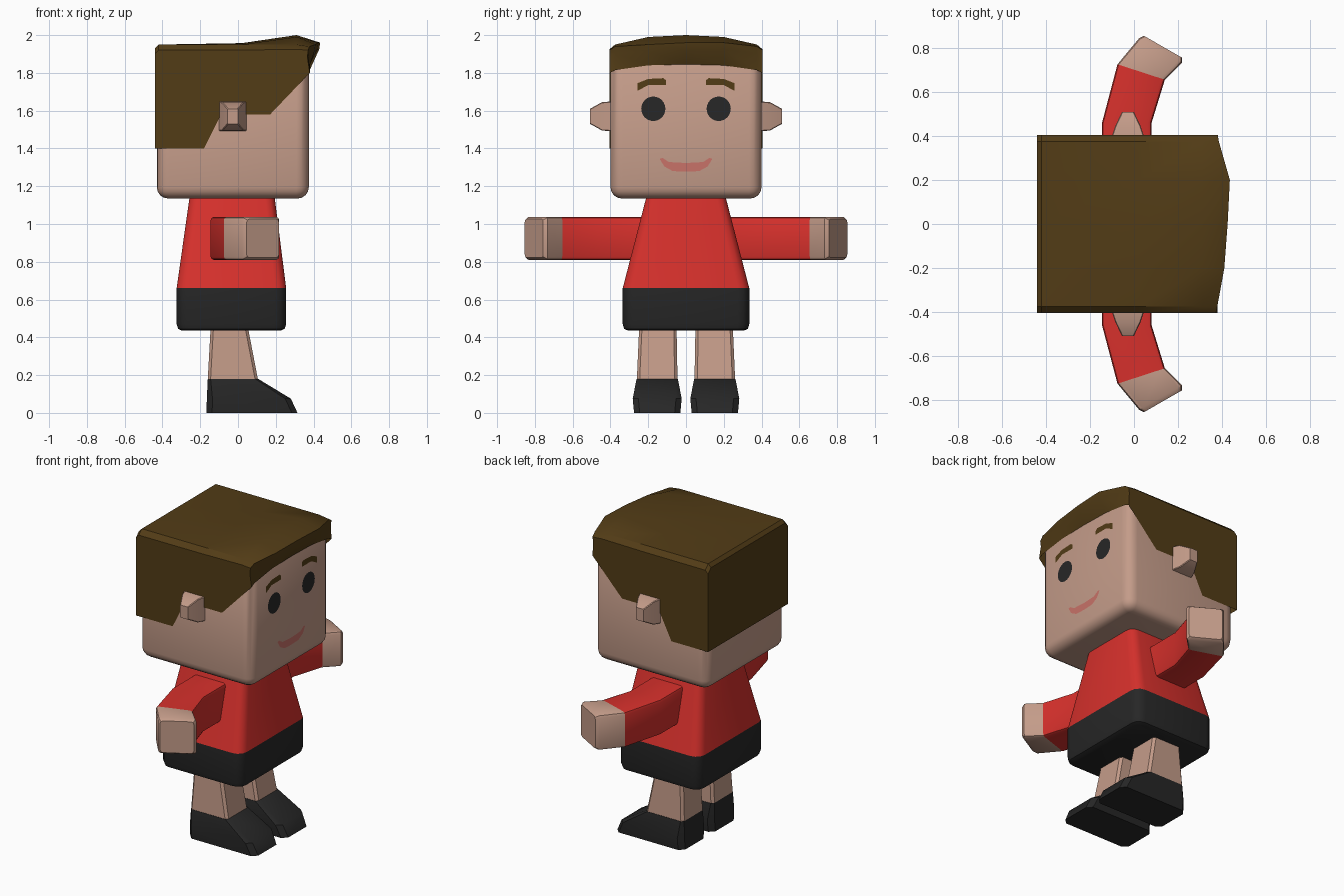
import bpy, bmesh
from math import sin, cos, pi

if "Cube" in bpy.data.objects:
    bpy.data.objects.remove(bpy.data.objects["Cube"])


def material(name, r, g, b):
    m = bpy.data.materials.new(name)
    m.diffuse_color = (r, g, b, 1)
    m.use_nodes = True
    m.node_tree.nodes["Principled BSDF"].inputs["Base Color"].default_value = m.diffuse_color
    return m


SKIN = material("skin", 0.55, 0.33, 0.25)
RED = material("red", 0.68, 0.03, 0.025)
BLACK = material("black", 0.02, 0.02, 0.02)
HAIR = material("brown", 0.085, 0.045, 0.008)
LIP = material("lip", 0.58, 0.17, 0.14)


def finish(name, verts, faces, mat):
    me = bpy.data.meshes.new(name)
    me.from_pydata(verts, [], faces)
    bm = bmesh.new()
    bm.from_mesh(me)
    bmesh.ops.recalc_face_normals(bm, faces=bm.faces)
    bm.to_mesh(me)
    bm.free()
    ob = bpy.data.objects.new(name, me)
    bpy.context.collection.objects.link(ob)
    me.materials.append(mat)
    bpy.ops.object.select_all(action='DESELECT')
    bpy.context.view_layer.objects.active = ob
    ob.select_set(True)
    bpy.ops.object.shade_smooth_by_angle(angle=0.6)
    return ob


def loft(name, rings, mat):
    n = len(rings[0])
    faces = [tuple(range(n)), tuple((len(rings) - 1) * n + i for i in range(n))]
    for k in range(len(rings) - 1):
        for i in range(n):
            j = (i + 1) % n
            faces.append((k * n + i, k * n + j, (k + 1) * n + j, (k + 1) * n + i))
    return finish(name, [p for r in rings for p in r], faces, mat)


def rrect(u0, u1, v0, v1, c, seg=3):
    """Rectangle with rounded corners."""
    pts = []
    for q, (u, v) in enumerate([(u1 - c, v1 - c), (u0 + c, v1 - c), (u0 + c, v0 + c), (u1 - c, v0 + c)]):
        for s in range(seg + 1):
            a = (q + s / seg) * pi / 2
            pts.append((u + c * cos(a), v + c * sin(a)))
    return pts


def flat(z, x0, x1, y0, y1, c, seg=3):
    return [(x, y, z) for x, y in rrect(x0, x1, y0, y1, c, seg)]


# Head: rounded box
B = 0.06
rings = []
for s in range(5):
    a = s / 4 * pi / 2
    d = B * (1 - sin(a))
    rings.append(flat(1.135 + B * (1 - cos(a)), -0.43 + d, 0.375 - d, -0.4 + d, 0.4 - d, 0.065 - d * 0.9, 4))
rings.append(flat(1.86, -0.43, 0.375, -0.4, 0.4, 0.065, 4))
rings.append(flat(1.92, -0.39, 0.335, -0.36, 0.36, 0.03, 4))
loft("head", rings, SKIN)

# Hair: profiles swept from side to side, rising to a quiff at the front
stations = [  # y, top z at back, crest z, front x, front z, fringe z
    (-0.405, 1.92, 1.925, 0.372, 1.91, 1.80),
    (-0.375, 1.95, 1.95, 0.378, 1.93, 1.815),
    (-0.2, 1.95, 1.99, 0.41, 1.94, 1.84),
    (0.0, 1.95, 2.0, 0.425, 1.95, 1.845),
    (0.2, 1.95, 1.99, 0.435, 1.95, 1.84),
    (0.375, 1.95, 1.95, 0.385, 1.93, 1.815),
    (0.405, 1.92, 1.925, 0.38, 1.91, 1.80)]
verts, faces = [], []
for y, zb, zt, xf, zf, fr in stations:
    prof = [(-0.44, 1.40), (-0.44, zb - 0.02), (-0.42, zb), (0.02, zb + (zt - zb) * 0.15),
            (0.31, zt), (xf, zf + 0.01), (xf - 0.005, zf - 0.025), (0.38, fr)]
    verts += [(x, y, z) for x, z in prof]
for k in range(6):
    faces += [(k * 8 + i, k * 8 + i + 1, k * 8 + i + 9, k * 8 + i + 8) for i in range(7)]
for y, start in ((-0.405, 0), (0.405, 48)):
    b = len(verts)
    verts += [(0.17, y, 1.58), (-0.09, y, 1.58), (-0.18, y, 1.40)]
    faces.append(tuple(range(start, start + 8)) + (b, b + 1, b + 2))
finish("hair", verts, faces, HAIR)

# Shirt and shorts
loft("shirt", [flat(0.66, -0.325, 0.255, -0.335, 0.335, 0.06),
               flat(1.15, -0.255, 0.193, -0.208, 0.208, 0.05)], RED)
loft("shorts", [flat(0.435, -0.295, 0.225, -0.305, 0.305, 0.04),
                flat(0.445, -0.317, 0.247, -0.327, 0.327, 0.055),
                flat(0.47, -0.325, 0.255, -0.335, 0.335, 0.06),
                flat(0.66, -0.325, 0.255, -0.335, 0.335, 0.06)], BLACK)


def arm_ring(a, b, s, inset=0.0):
    """Upright section between plan points a and b."""
    return [(a[0] + (b[0] - a[0]) * t, s * (a[1] + (b[1] - a[1]) * t), z)
            for t, z in ((u / 0.225, z) for u, z in
                         rrect(inset, 0.225 - inset, 0.81 + inset, 1.038 - inset, 0.018, 2))]


for s, side in ((1, "left"), (-1, "right")):
    # Arm and hand
    wrist = ((-0.075, 0.725), (0.14, 0.655))
    loft(side + "_sleeve", [arm_ring((-0.145, 0.2), (0.08, 0.2), s),
                            arm_ring((-0.145, 0.46), (0.08, 0.46), s),
                            arm_ring(*wrist, s)], RED)
    loft(side + "_hand", [arm_ring(*wrist, s),
                          arm_ring((0.023, 0.843), (0.218, 0.733), s),
                          arm_ring((0.035, 0.86), (0.227, 0.75), s, 0.012)], SKIN)
    # Leg and shoe

    def low(z, x0, x1, y0, y1, c):
        return [(x, s * y, z) for x, y in rrect(x0, x1, y0, y1, c, 1)]
    loft(side + "_leg", [low(0.18, -0.16, 0.105, 0.045, 0.26, 0.015),
                         low(0.45, -0.145, 0.053, 0.05, 0.248, 0.015)], SKIN)
    loft(side + "_shoe", [low(0, -0.167, 0.315, 0.03, 0.275, 0.03),
                          low(0.075, -0.165, 0.28, 0.023, 0.282, 0.03),
                          low(0.18, -0.16, 0.107, 0.043, 0.262, 0.015)], BLACK)
    # Ear
    loft(side + "_ear", [[(x, s * y, z) for x, z in rrect(x0, x1, z0, z1, 0.004, 1)]
                         for y, x0, x1, z0, z1 in ((0.38, -0.107, 0.052, 1.49, 1.65),
                                                   (0.445, -0.085, 0.03, 1.495, 1.645),
                                                   (0.508, -0.055, 0.0, 1.53, 1.61))], SKIN)
    # Eye and brow
    eye = [(0.379, s * 0.173 + 0.064 * cos(i * pi / 12), 1.61 + 0.065 * sin(i * pi / 12)) for i in range(24)]
    finish(side + "_eye", eye, [tuple(range(24))[::1]], BLACK)
    brow = [(-0.105, 1.735), (-0.105, 1.76), (-0.12, 1.772), (-0.2, 1.768), (-0.258, 1.745),
            (-0.258, 1.705), (-0.2, 1.735)]
    finish(side + "_brow", [(0.379, -s * y, z) for y, z in brow], [tuple(range(7))], HAIR)

# Mouth
half = [(0.0, 1.323), (0.09, 1.328), (0.125, 1.35), (0.14, 1.345), (0.115, 1.305), (0.07, 1.28), (0.0, 1.277)]
mouth = half + [(-y, z) for y, z in half[-2:0:-1]]
finish("mouth", [(0.379, y, z) for y, z in mouth], [tuple(range(len(mouth)))], LIP)

# Face features look towards +x
for ob in bpy.data.objects:
    if ob.name.endswith(("eye", "brow", "mouth")) and ob.data.polygons[0].normal.x < 0:
        ob.data.flip_normals()
